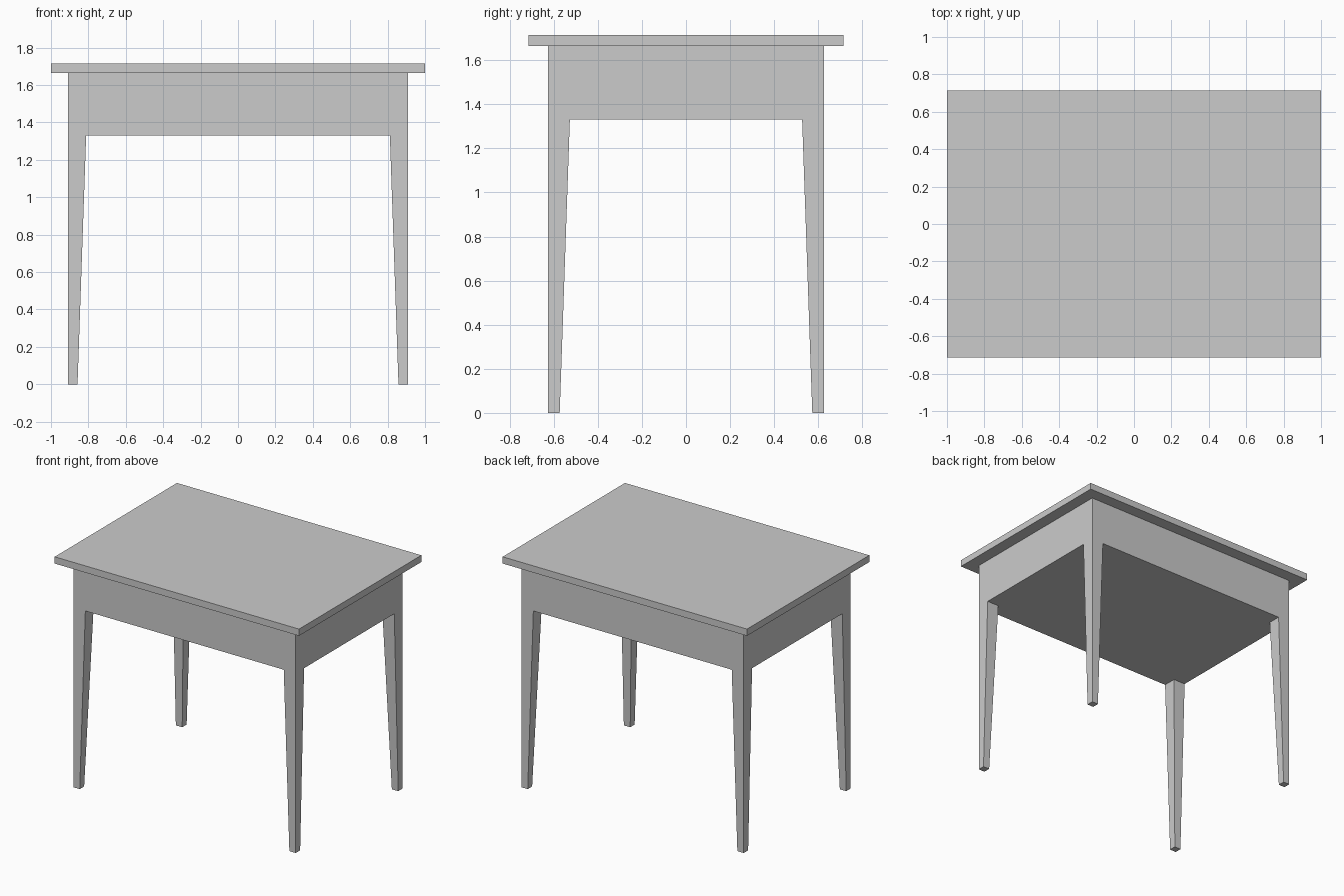
import bpy
import bmesh

# Remove the default cube
cube = bpy.data.objects.get("Cube")
if cube:
    bpy.data.objects.remove(cube, do_unlink=True)

# Single plain grey finish
grey = bpy.data.materials.new("light_grey")
grey.use_nodes = True
colour = (0.6, 0.6, 0.6, 1)
grey.diffuse_color = colour
grey.node_tree.nodes["Principled BSDF"].inputs["Base Color"].default_value = colour

# Key dimensions
TOP_X, TOP_Y, TOP_Z = 1.0, 0.715, 1.715
BODY_X, BODY_Y = 0.91, 0.625
BODY_LOW, BODY_HIGH = 1.33, 1.665
LEG_TOP, LEG_FOOT = 0.098, 0.052


def prism(name, low, high):
    """Join two rectangles (x0, x1, y0, y1, z) into a closed solid."""
    bm = bmesh.new()
    rings = []
    for x0, x1, y0, y1, z in (low, high):
        corners = ((x0, y0), (x1, y0), (x1, y1), (x0, y1))
        rings.append([bm.verts.new((x, y, z)) for x, y in corners])
    a, b = rings
    bm.faces.new(a[::-1])
    bm.faces.new(b)
    for i in range(4):
        j = (i + 1) % 4
        bm.faces.new((a[i], a[j], b[j], b[i]))
    bmesh.ops.recalc_face_normals(bm, faces=bm.faces)
    mesh = bpy.data.meshes.new(name)
    bm.to_mesh(mesh)
    bm.free()
    mesh.materials.append(grey)
    obj = bpy.data.objects.new(name, mesh)
    bpy.context.collection.objects.link(obj)
    return obj


def block(name, x, y, z0, z1):
    return prism(name, (-x, x, -y, y, z0), (-x, x, -y, y, z1))


# Overhanging top and the deep body below it
block("table_top", TOP_X, TOP_Y, BODY_HIGH, TOP_Z)
block("apron_body", BODY_X, BODY_Y, BODY_LOW, BODY_HIGH)


# Legs: straight outer sides, tapered inner sides
def leg_section(sx, sy, width, z):
    xs = sorted((sx * BODY_X, sx * (BODY_X - width)))
    ys = sorted((sy * BODY_Y, sy * (BODY_Y - width)))
    return (*xs, *ys, z)


for side, sx in (("left", 1), ("right", -1)):
    for end, sy in (("front", -1), ("back", 1)):
        prism(f"{end}_{side}_leg",
              leg_section(sx, sy, LEG_FOOT, 0),
              leg_section(sx, sy, LEG_TOP, BODY_LOW))
